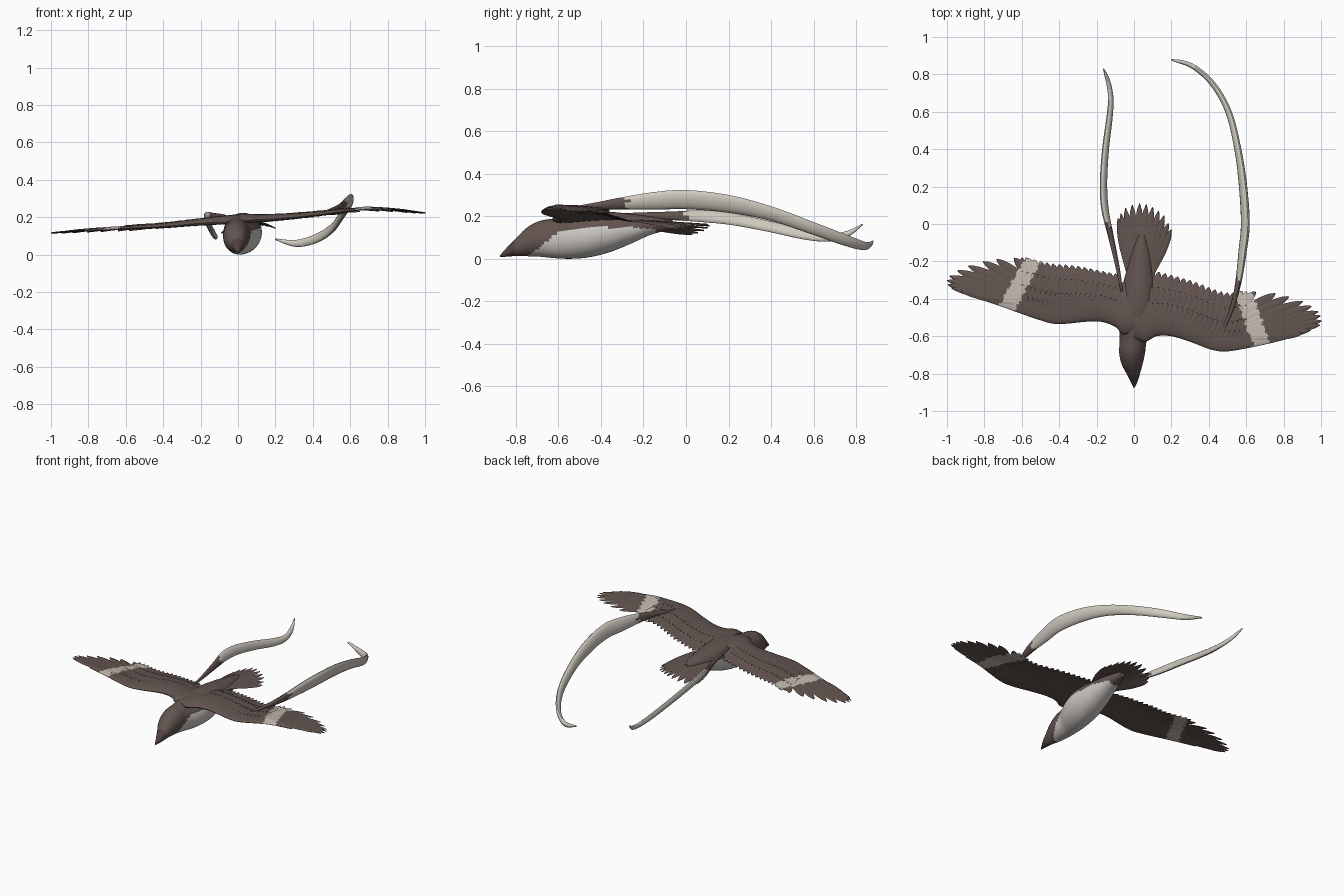
import bpy, bmesh, math
from mathutils import Vector

cube = bpy.data.objects.get("Cube")
if cube:
    bpy.data.objects.remove(cube, do_unlink=True)


def material(name, colour):
    m = bpy.data.materials.new(name)
    m.use_nodes = True
    m.diffuse_color = (*colour, 1)
    m.node_tree.nodes["Principled BSDF"].inputs["Base Color"].default_value = (*colour, 1)
    m.node_tree.nodes["Principled BSDF"].inputs["Roughness"].default_value = 0.8
    return m


BROWN = material("feather brown", (0.125, 0.09, 0.08))
BEAK = material("beak brown", (0.08, 0.052, 0.047))
BELLY = material("belly white", (0.62, 0.59, 0.56))
BAR = material("wing bar cream", (0.53, 0.48, 0.42))
PLUME = material("plume cream", (0.64, 0.6, 0.53))


# ---- helpers ----
def curve(points, steps=8):
    """Smooth resampling through points of any dimension."""
    p = [points[0], *points, points[-1]]
    out = []
    for i in range(len(points) - 1):
        for k in range(steps):
            t = k / steps
            out.append(tuple(0.5 * (2 * b + (c - a) * t + (2 * a - 5 * b + 4 * c - d) * t * t
                                    + (3 * b - a - 3 * c + d) * t ** 3)
                             for a, b, c, d in zip(*p[i:i + 4])))
    return out + [tuple(points[-1])]


def value(table, x):
    """Linear lookup in a table of (x, y) pairs."""
    for (a, fa), (b, fb) in zip(table, table[1:]):
        if x <= b:
            return fa + (fb - fa) * max(0, x - a) / max(b - a, 1e-6)
    return table[-1][1]


def loft(bm, rings):
    vs = [[bm.verts.new(p) for p in ring] for ring in rings]
    n = len(vs[0])
    for a, b in zip(vs, vs[1:]):
        for j in range(n):
            bm.faces.new((a[j], a[(j + 1) % n], b[(j + 1) % n], b[j]))
    bm.faces.new(vs[0])
    bm.faces.new(vs[-1])


def finish(name, bm, mats, rule=None):
    bmesh.ops.recalc_face_normals(bm, faces=bm.faces)
    if rule:
        for f in bm.faces:
            f.material_index = rule(f.calc_center_median())
    me = bpy.data.meshes.new(name)
    bm.to_mesh(me)
    bm.free()
    for m in mats:
        me.materials.append(m)
    me.shade_smooth()
    me.set_sharp_from_angle(angle=math.radians(40))
    ob = bpy.data.objects.new(name, me)
    bpy.context.collection.objects.link(ob)
    return ob


def feather(bm, root, tip, width, height, lift=0.0, steps=12, thick=0.004):
    """A ridged blade laid over the surface height(x, y)."""
    root, tip = Vector(root), Vector(tip)
    d = tip - root
    side = Vector((-d.y, d.x)).normalized()
    rings = []
    for i in range(steps + 1):
        t = i / steps
        w = width * min(1, 0.45 + t) * max(0.03, 1 - t ** 6) ** 0.7
        ring = []
        for u, h in ((-1, 0), (-0.5, 0.6), (0, 1), (0.5, 0.6), (1, 0), (0, -0.7)):
            q = root + d * t + side * (u * w)
            ring.append((q.x, q.y, height(q.x, q.y) + lift + h * thick))
        rings.append(ring)
    loft(bm, rings)


# ---- body: y, centre x, half width, bottom z, top z ----
stations = curve([
    (-0.875, 0, 0.003, 0.008, 0.016), (-0.84, 0, 0.02, 0.01, 0.055),
    (-0.8, -0.004, 0.036, 0.013, 0.095), (-0.75, -0.01, 0.056, 0.012, 0.145),
    (-0.69, -0.01, 0.069, 0.01, 0.177), (-0.62, -0.004, 0.073, 0.003, 0.19),
    (-0.54, 0.012, 0.092, 0, 0.208), (-0.45, 0.024, 0.102, 0.008, 0.222),
    (-0.35, 0.03, 0.095, 0.034, 0.22), (-0.25, 0.034, 0.075, 0.075, 0.21),
    (-0.16, 0.038, 0.052, 0.115, 0.198), (-0.06, 0.042, 0.02, 0.14, 0.18)], 6)
bm = bmesh.new()
loft(bm, [[(cx + hw * math.cos(a), y, (zb + zt) / 2 + (zt - zb) / 2 * math.sin(a))
           for a in (math.tau * k / 40 for k in range(40))]
          for y, cx, hw, zb, zt in stations])
belly_line = [(-0.77, 0), (-0.7, 0.045), (-0.62, 0.11), (-0.57, 0.14),
              (-0.3, 0.15), (-0.15, 0.14), (-0.11, 0.0)]


def body_rule(c):
    if c.y < -0.81:
        return 1
    return 2 if c.z < value(belly_line, c.y) else 0


finish("body", bm, [BROWN, BEAK, BELLY], body_rule)

# ---- wings ----
span_height = curve([(-1, 0.112), (-0.8, 0.128), (-0.6, 0.14), (-0.4, 0.15), (-0.2, 0.168),
                     (0, 0.182), (0.2, 0.192), (0.4, 0.21), (0.6, 0.235), (0.7, 0.243),
                     (0.85, 0.235), (1, 0.218)], 4)


def build_wing(label, s, lead, trail, tips, bar):
    lead, trail = curve(lead, 5), curve(trail, 5)

    def at(x, v):
        a, b = value(lead, x), value(trail, x)
        return Vector((s * x, a + (b - a) * v))

    def height(x, y):
        a, b = value(lead, abs(x)), value(trail, abs(x))
        v = min(1, max(0, (y - a) / (b - a)))
        return value(span_height, x) + (0.016 * math.sin(math.pi * v) - 0.014 * v) * (1.1 - abs(x))

    def rule(c):
        (x0, y0), (x1, y1) = bar
        mid = x0 + (x1 - x0) * (c.y - y0) / (y1 - y0)
        ragged = 0.006 * math.sin(c.y * 150)
        return int(abs(abs(c.x) - mid + ragged) < 0.047)

    # arm panel with a rounded front edge
    bm = bmesh.new()
    rings = []
    for i in range(61):
        x = 0.82 * i / 60
        reach = 0.86 if x < 0.42 else 0.86 - 1.6 * (x - 0.42)
        half = 0.006 + 0.024 * (1 - x / 0.82) ** 1.3
        ring = []
        for k in range(28):
            a = math.tau * k / 28
            v = (1 - math.cos(a)) / 2
            q = at(x, v * reach)
            z = height(q.x, q.y) + half * math.sin(a) * (1.2 - v)
            ring.append((q.x, q.y, z))
        rings.append(ring)
    loft(bm, rings)
    finish(label + "_wing_arm", bm, [BROWN, BAR], rule)

    # long flight feathers fanned round the tip
    bm = bmesh.new()
    fan = curve(tips, 10)
    count = 12
    for i in range(count):
        k = i / (count - 1)
        root = at(0.44 + 0.2 * k, 0.5 - 0.34 * k)
        tip = fan[round(k * (len(fan) - 1))]
        feather(bm, root, (s * tip[0], tip[1]), 0.031 - 0.007 * k, height, 0.0012 * i - 0.006, 36)
    finish(label + "_primary_feathers", bm, [BROWN, BAR], rule)

    # rear edge and covert rows
    for name, reach, start, n, lift, wide in (("secondary", 1.0, 0.45, 16, 0, 0.026),
                                              ("greater_covert", 0.76, 0.4, 18, 0.009, 0.02),
                                              ("lesser_covert", 0.52, 0.25, 20, 0.013, 0.017)):
        bm = bmesh.new()
        for i in range(n):
            x = 0.1 + 0.5 * i / (n - 1)
            raise_by = lift * (1.25 - x) + 0.0008 * (i % 2)
            feather(bm, at(x - 0.03, start), at(x, reach), wide, height, raise_by, 16)
        finish(f"{label}_{name}_feathers", bm, [BROWN, BAR], rule)


build_wing("right", -1,
           [(0, -0.58), (0.06, -0.59), (0.1, -0.55), (0.2, -0.52), (0.4, -0.535), (0.5, -0.515),
            (0.7, -0.445), (0.85, -0.39), (1, -0.31)],
           [(0, -0.27), (0.1, -0.265), (0.3, -0.225), (0.45, -0.21), (0.6, -0.18),
            (0.8, -0.21), (1, -0.28)],
           [(0.58, -0.18), (0.72, -0.187), (0.86, -0.215), (0.97, -0.265), (1, -0.31),
            (0.97, -0.345), (0.88, -0.372)],
           ((0.545, -0.2), (0.67, -0.43)))
build_wing("left", 1,
           [(0, -0.61), (0.06, -0.63), (0.12, -0.6), (0.2, -0.6), (0.3, -0.63), (0.45, -0.68),
            (0.6, -0.665), (0.85, -0.605), (1, -0.53)],
           [(0, -0.25), (0.1, -0.25), (0.3, -0.3), (0.48, -0.365), (0.6, -0.36),
            (0.8, -0.385), (1, -0.46)],
           [(0.58, -0.36), (0.74, -0.37), (0.88, -0.405), (0.97, -0.455), (1, -0.5),
            (0.99, -0.545), (0.9, -0.585)],
           ((0.585, -0.36), (0.68, -0.64)))


# ---- tail fan ----
def tail_height(x, y):
    return 0.178 - 0.07 * (y + 0.25) + 0.1 * (x - 0.05) - 1.6 * (x - 0.05) ** 2


bm = bmesh.new()
edge = curve([(-0.085, 0.03), (-0.045, 0.085), (0.03, 0.11), (0.1, 0.09),
              (0.16, 0.045), (0.2, -0.03)], 4)
for i in range(11):
    tip = edge[2 * i]
    feather(bm, (-0.02 + 0.01 * i, -0.3), tip, 0.024, tail_height, 0.006 - 0.0015 * abs(i - 5))
finish("tail_fan", bm, [BROWN])


# ---- trailing plumes: x, y, z, half height ----
def build_plume(name, points, dark_end, lean):
    path = curve(points, 10)
    bm = bmesh.new()
    rings = []
    for i, (x, y, z, h) in enumerate(path):
        a, b = path[max(0, i - 1)], path[min(len(path) - 1, i + 1)]
        along = (Vector(b[:3]) - Vector(a[:3])).normalized()
        side = along.cross(Vector((lean, 0, 1))).normalized()
        up = side.cross(along)
        thick = min(h, 0.007 + h * 0.28)
        rings.append([Vector((x, y, z)) + up * (h * math.cos(t)) + side * (thick * math.sin(t))
                      for t in (math.tau * k / 14 for k in range(14))])
    loft(bm, rings)
    finish(name, bm, [BROWN, PLUME],
           lambda c: int(c.y > dark_end + 0.02 * math.sin(c.z * 170)))


build_plume("left_plume", [
    (0.48, -0.56, 0.235, 0.006), (0.53, -0.43, 0.248, 0.016), (0.56, -0.3, 0.26, 0.03),
    (0.58, -0.15, 0.272, 0.043), (0.595, 0, 0.278, 0.047), (0.583, 0.2, 0.258, 0.043),
    (0.555, 0.4, 0.212, 0.034), (0.505, 0.6, 0.142, 0.029), (0.42, 0.75, 0.087, 0.026),
    (0.31, 0.845, 0.06, 0.019), (0.2, 0.878, 0.082, 0.004)], -0.28, 0.3)
build_plume("right_plume", [
    (-0.065, -0.36, 0.205, 0.006), (-0.09, -0.22, 0.205, 0.013), (-0.125, -0.06, 0.202, 0.022),
    (-0.155, 0.08, 0.2, 0.031), (-0.163, 0.22, 0.186, 0.031), (-0.152, 0.4, 0.15, 0.028),
    (-0.132, 0.56, 0.113, 0.025), (-0.124, 0.67, 0.1, 0.02), (-0.138, 0.76, 0.118, 0.014),
    (-0.163, 0.83, 0.162, 0.003)], 0.0, -0.5)
